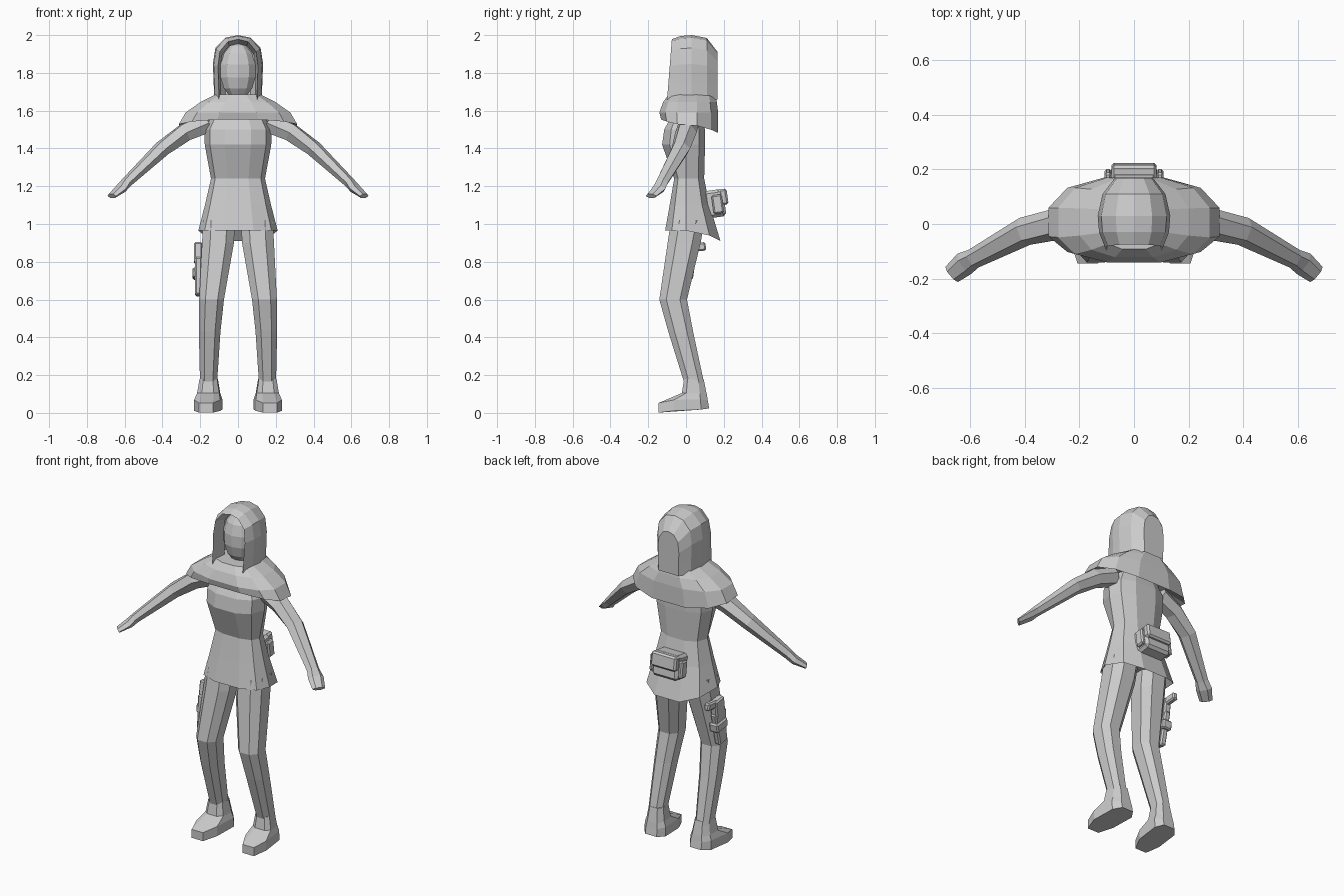
import bpy, bmesh
from math import sin, cos, pi, radians
from mathutils import Vector, Matrix

if "Cube" in bpy.data.objects:
    bpy.data.objects.remove(bpy.data.objects["Cube"])


def finish(name, bm, mirror=False):
    bmesh.ops.recalc_face_normals(bm, faces=bm.faces)
    me = bpy.data.meshes.new(name)
    bm.to_mesh(me)
    bm.free()
    ob = bpy.data.objects.new(name, me)
    bpy.context.collection.objects.link(ob)
    if mirror:
        ob.modifiers.new("mirror", 'MIRROR').use_mirror_merge = False
    return ob


def loft(name, rings, mirror=False, closed=True, cap_start=True, cap_end=True):
    bm = bmesh.new()
    vs = [[bm.verts.new(p) for p in r] for r in rings]
    n = len(vs[0])
    for a, b in zip(vs, vs[1:]):
        for i in range(n if closed else n - 1):
            j = (i + 1) % n
            bm.faces.new((a[i], a[j], b[j], b[i]))
    if cap_start:
        bm.faces.new(vs[0])
    if cap_end:
        bm.faces.new(vs[-1])
    return finish(name, bm, mirror)


def ring(z, rx, yf, yb, n=12, cx=0, cy=0, p=0.8, dzf=0, dzb=0, turn=0.5, skew=0):
    """Rounded loop with separate front/back depth and front/back drop."""
    out = []
    for i in range(n):
        t = 2 * pi * (i + turn) / n
        s, c = sin(t), cos(t)
        sx = abs(s) ** p * (1 if s > 0 else -1)
        k = abs(c) ** p
        y = cy + k * ((yb - cy) if c > 0 else (yf - cy))
        out.append((cx + rx * sx - skew * y, y, z + k * k * (dzb if c > 0 else dzf)))
    return out


def box(name, lo, hi, taper=1.0, tilt=0, bevel=0.008):
    lo, hi = Vector(lo), Vector(hi)
    bm = bmesh.new()
    bmesh.ops.create_cube(bm, size=1)
    for v in bm.verts:
        if v.co.z < 0:
            v.co.y *= taper
    bmesh.ops.scale(bm, vec=hi - lo, verts=bm.verts)
    bmesh.ops.bevel(bm, geom=bm.edges[:], offset=bevel, segments=1, affect='EDGES')
    bmesh.ops.rotate(bm, matrix=Matrix.Rotation(radians(tilt), 3, 'X'), verts=bm.verts)
    bmesh.ops.translate(bm, vec=(lo + hi) / 2, verts=bm.verts)
    return finish(name, bm)


# Head inside the hood
bm = bmesh.new()
bmesh.ops.create_uvsphere(bm, u_segments=10, v_segments=7, radius=1)
bmesh.ops.scale(bm, vec=(0.1, 0.085, 0.15), verts=bm.verts)
bmesh.ops.translate(bm, vec=(0, 0.02, 1.81), verts=bm.verts)
finish("head", bm)

# Hood: arches lofted from the face opening to the back
half = [(0.95, 0), (0.97, 0.28), (1, 0.55), (0.9, 0.8), (0.5, 0.96)]
arch = half + [(0, 1)] + [(-x, z) for x, z in reversed(half)]
lean = lambda h, k: k * (-0.025 * (1 - h))


def hood_arch(y, w, top, k):
    return [(x * w, y + lean(h, k), 1.66 + (top - 1.66) * h) for x, h in arch]


loft("hood", [hood_arch(*a) for a in (
    (0.0, 0.094, 1.955, 0), (-0.075, 0.106, 1.978, 1), (-0.03, 0.128, 1.995, 0),
    (0.03, 0.133, 2.0, 0), (0.11, 0.115, 1.985, 0), (0.168, 0.07, 1.91, 0))],
    closed=False, cap_start=False)

# Shoulder cape with folded underside
loft("shoulder_cape", [
    ring(1.685, 0.125, -0.095, 0.16),
    ring(1.645, 0.205, -0.125, 0.168),
    ring(1.59, 0.285, -0.145, 0.175),
    ring(1.525, 0.322, -0.135, 0.175, dzf=0.03, dzb=-0.045),
    ring(1.565, 0.2, -0.09, 0.11)])

# Tunic with flared skirt
loft("tunic", [
    ring(1.59, 0.13, -0.07, 0.08, 10),
    ring(1.5, 0.177, -0.12, 0.105, 10),
    ring(1.42, 0.176, -0.132, 0.105, 10),
    ring(1.24, 0.143, -0.065, 0.1, 10),
    ring(1.1, 0.175, -0.09, 0.13, 10),
    ring(0.965, 0.21, -0.115, 0.19, 10, dzb=-0.06),
    ring(1.0, 0.18, -0.09, 0.12, 10)])

# Legs
loft("legs", [ring(z, rx, cy - ry, cy + ry, 8, cx, cy) for z, cx, cy, rx, ry in (
    (1.02, 0.1, 0.01, 0.09, 0.095), (0.9, 0.106, -0.01, 0.09, 0.093),
    (0.6, 0.14, -0.068, 0.07, 0.078), (0.43, 0.15, -0.028, 0.061, 0.07),
    (0.16, 0.156, 0.043, 0.048, 0.056))], mirror=True)

# Boots, toes turned slightly out
loft("boots", [ring(z, rx, yf, yb, 8, 0.158, 0.03, 0.7, dzf=f, dzb=b, skew=0.08)
     for z, rx, yf, yb, f, b in (
    (0.18, 0.049, -0.012, 0.097, 0, 0), (0.105, 0.062, -0.025, 0.115, 0, -0.01),
    (0.075, 0.073, -0.155, 0.12, -0.025, -0.01), (0.015, 0.073, -0.155, 0.128, -0.015, 0.01))],
    mirror=True)

# Arms with flat mitten hands: centre, half width, half thickness
path = [((0.16, 0.015, 1.535), 0.055, 0.05), ((0.28, 0.0, 1.485), 0.058, 0.046),
        ((0.4, -0.027, 1.40), 0.053, 0.038), ((0.59, -0.128, 1.22), 0.037, 0.024),
        ((0.62, -0.145, 1.187), 0.045, 0.021), ((0.668, -0.185, 1.148), 0.036, 0.012)]
pts = [Vector(p[0]) for p in path]
rings = []
for i, (c, w, t) in enumerate(path):
    d = (pts[min(i + 1, 5)] - pts[max(i - 1, 0)]).normalized()
    side = d.cross(Vector((0, 0, 1))).normalized()
    up = side.cross(d)
    rings.append([pts[i] + side * w * cos(k * pi / 3) + up * t * sin(k * pi / 3) * 1.15
                  for k in range(6)])
loft("arms", rings, mirror=True)

# Belt pouch at the back
box("pouch_body", (-0.085, 0.1, 1.035), (0.085, 0.205, 1.18), tilt=8, bevel=0.015)
box("pouch_flap", (-0.083, 0.165, 1.1), (0.083, 0.22, 1.185), tilt=8, bevel=0.01)
for s, n in ((-1, "right"), (1, "left")):
    box("pouch_pocket_" + n, (s * 0.095 - 0.013, 0.14, 1.055), (s * 0.095 + 0.013, 0.195, 1.155), tilt=8)

# Holster on the right thigh
box("holster_body", (-0.228, -0.075, 0.62), (-0.19, 0.03, 0.82), taper=0.7, tilt=-8)
box("holster_strap", (-0.24, -0.06, 0.71), (-0.18, 0.04, 0.765), tilt=-8)
box("pistol_frame", (-0.232, -0.045, 0.79), (-0.188, 0.04, 0.9), tilt=-8)
box("pistol_grip", (-0.226, 0.0, 0.855), (-0.192, 0.105, 0.9), tilt=5)
